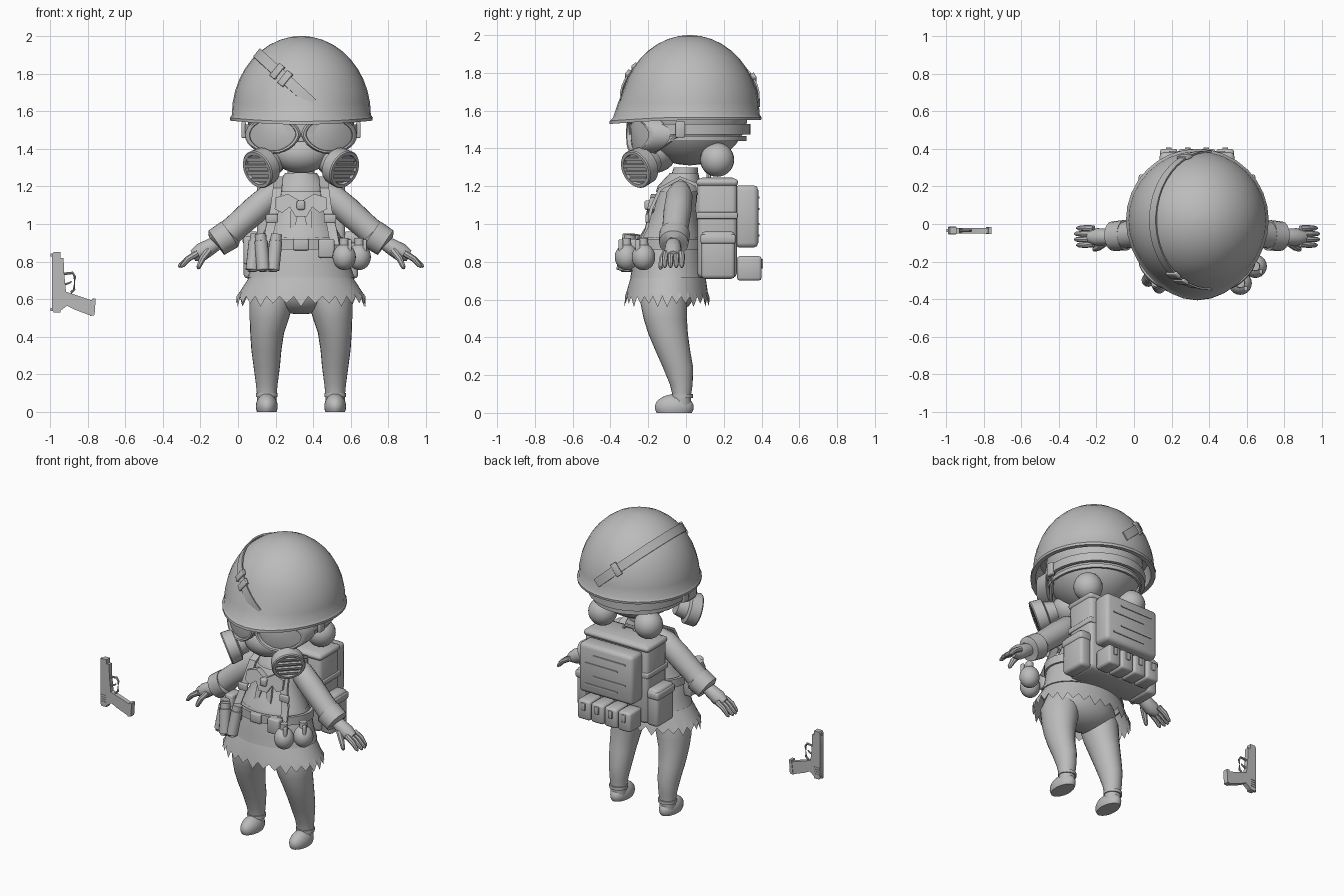
import bpy, bmesh, math
from mathutils import Vector, Matrix

if "Cube" in bpy.data.objects:
    bpy.data.objects.remove(bpy.data.objects["Cube"])

grey = bpy.data.materials.new("plain_grey")
grey.use_nodes = True
grey.diffuse_color = (0.5, 0.5, 0.5, 1)
grey.node_tree.nodes["Principled BSDF"].inputs["Base Color"].default_value = grey.diffuse_color

MID = 0.335  # figure's centre line
SIDES = ((-1, "right"), (1, "left"))


def finish(name, bm, angle=35):
    bmesh.ops.recalc_face_normals(bm, faces=bm.faces)
    mesh = bpy.data.meshes.new(name)
    bm.to_mesh(mesh)
    bm.free()
    mesh.materials.append(grey)
    mesh.shade_smooth()
    mesh.set_sharp_from_angle(angle=math.radians(angle))
    obj = bpy.data.objects.new(name, mesh)
    bpy.context.collection.objects.link(obj)
    return obj


def loft(name, rings, caps=True, wrap=False, angle=35):
    bm = bmesh.new()
    rows = [[bm.verts.new(p) for p in ring] for ring in rings]
    pairs = list(zip(rows, rows[1:])) + ([(rows[-1], rows[0])] if wrap else [])
    for a, b in pairs:
        for i in range(len(a)):
            j = (i + 1) % len(a)
            bm.faces.new((a[i], a[j], b[j], b[i]))
    if caps and not wrap:
        bm.faces.new(rows[0])
        bm.faces.new(rows[-1])
    return finish(name, bm, angle)


def oval(x, y, z, rx, ry, n=24):
    steps = [math.tau * i / n for i in range(n)]
    return [Vector((x + rx * math.cos(t), y + ry * math.sin(t), z)) for t in steps]


def tube(name, path, n=12):
    """Round tube through (x, y, z, radius) stations."""
    pts = [Vector(p[:3]) for p in path]
    rings = []
    for i, p in enumerate(pts):
        d = pts[min(i + 1, len(pts) - 1)] - pts[max(i - 1, 0)]
        turn = d.to_track_quat('Z', 'Y')
        rings.append([p + turn @ v for v in oval(0, 0, 0, path[i][3], path[i][3], n)])
    return loft(name, rings)


def band(name, y, low, high, rx, ry, thick, x=MID):
    """Thin closed strap around an oval."""
    rings = [oval(x, y, z, rx + e, ry + e, 32)
             for z, e in ((low, 0), (low, thick), (high, thick), (high, 0))]
    return loft(name, rings, wrap=True)


def box(name, loc, size, bevel=0.0, turn=None):
    bm = bmesh.new()
    place = Matrix.Translation(loc) @ (turn.to_matrix().to_4x4() if turn else Matrix())
    bmesh.ops.create_cube(bm, size=1, matrix=place @ Matrix.Diagonal((*size, 1)))
    if bevel:
        bmesh.ops.bevel(bm, geom=bm.edges[:], offset=bevel, segments=2, profile=0.5, affect='EDGES')
    return finish(name, bm, 50)


def ball(name, loc, radii, floor=None):
    bm = bmesh.new()
    bmesh.ops.create_uvsphere(bm, u_segments=24, v_segments=14, radius=1,
                              matrix=Matrix.Translation(loc) @ Matrix.Diagonal((*radii, 1)))
    if floor is not None:
        for v in bm.verts:
            v.co.z = max(v.co.z, floor)
    return finish(name, bm)


def plate(name, outline, y, thick, lean=0.0):
    """Outline in x and z, given thickness along y."""
    rings = [[Vector((x, y + e + lean * (z - 1), z)) for x, z in outline] for e in (-thick / 2, thick / 2)]
    return loft(name, rings)


def ribbon(name, pts, across, out):
    """Flat strap: half width vector 'across', thickness vectors 'out'."""
    return loft(name, [[p - across, p + across, p + across + o, p - across + o] for p, o in zip(pts, out)])


# Helmet: domed shell with flared rim and short front peak
dome, axes = Vector((MID + .002, .02, 1.58)), Vector((.37, .37, .42))
profile = [(math.cos(a), math.sin(a)) for a in [math.pi / 2 * i / 10 for i in range(10)]]
rings = [oval(dome.x, dome.y, dome.z + axes.z * s, axes.x * c, axes.y * c, 32) for c, s in profile[::-1]]
rings.insert(0, oval(dome.x, dome.y, 2.0, .01, .01, 32))
for z, r in ((1.565, .38), (1.55, .378), (1.55, .35), (1.65, .33)):
    rings.append(oval(dome.x, dome.y, z, r, r, 32))
for ring in rings:
    for p in ring:
        front = max(0, (dome.y - p.y) / axes.y)
        drop = max(0, 1.7 - p.z) / .15
        p.y -= .045 * front ** 3 * drop
        p.z -= .02 * front ** 2 * drop
loft("helmet", rings)

# Slanted helmet strap with buckles
n, e1, e2 = Vector((.625, 0, .78)), Vector((-.78, 0, .625)), Vector((0, 1, 0))


def on_dome(t, lift=1.0):
    u = n * .21 + (e1 * math.cos(t) + e2 * math.sin(t)) * .978
    return dome + Vector(a * b * lift for a, b in zip(axes, u))


angles = [math.radians(a) for a in range(-92, 93, 8)]
ribbon("helmet_strap", [on_dome(t) for t in angles], n * .028,
       [(on_dome(t) - dome) * .025 for t in angles])
for t, label in ((-62, "front"), (-52, "front_upper"), (66, "rear")):
    t = math.radians(t)
    across = n.cross(on_dome(t + .05) - on_dome(t))
    frame = Matrix((n, across.normalized(), n.cross(across).normalized())).transposed()
    box(label + "_strap_buckle", on_dome(t, 1.02), (.085, .02, .04), .004, frame.to_quaternion())

# Head, breathing mask and hair buns
ball("head", (MID, .02, 1.6), (.29, .31, .29))
ball("mask_body", (MID, -.17, 1.375), (.15, .12, .105))
band("goggle_strap", .02, 1.475, 1.53, .285, .3, .022)
band("mask_strap", .02, 1.44, 1.465, .268, .285, .014)
for s, label in SIDES:
    ball(label + "_hair_bun", (MID + s * .17, .165, 1.34), (.09, .09, .09))
    box(label + "_strap_clip", (MID + s * .305, -.03, 1.5), (.025, .05, .085), .006)
    tube(label + "_mask_cord", [(MID + s * .16, -.2, 1.36, .012), (MID + s * .24, -.1, 1.43, .012),
                                (MID + s * .29, -.02, 1.49, .012)], 8)
    # Goggle lens wrapped around the face
    rings = []
    for scale, depth in ((1, .08), (1, 0), (.93, -.012), (.84, -.008), (.82, .012), (.4, .002)):
        ring = []
        for p in oval(0, 0, 0, .148 * scale, .1 * scale, 28):
            dx = .15 + p.x
            z = 1.472 + p.y + .12 * min(0, p.x + .03) * (p.y < 0) * -1
            ring.append(Vector((MID + s * dx, .02 + depth - .325 * math.sqrt(1 - (dx / .36) ** 2), z)))
        rings.append(ring)
    loft(label + "_goggle", rings)
    # Round filter with slats
    axis = Vector((s * .66, -.66, -.33)).normalized()
    turn = axis.to_track_quat('Z', 'Y')
    hub = Vector((MID + s * .2, -.235, 1.305))
    stations = ((-.09, .06), (-.03, .075), (-.02, .1), (.045, .105), (.052, .1), (.052, .083), (.035, .08))
    loft(label + "_filter", [[hub + turn @ p for p in oval(0, 0, h, r, r, 28)] for h, r in stations])
    for i in range(4):
        off = (i - 1.5) * .038
        width = 2 * math.sqrt(.083 ** 2 - off ** 2)
        box(label + "_filter_slat", hub + turn @ Vector((0, off, .042)), (width, .018, .016), 0, turn)

# Torso, jacket skirt, belt and ragged skirt
torso = ((1.3, .07, .065, 0), (1.25, .075, .07, -.01), (1.22, .12, .08, -.02), (1.17, .15, .1, -.04),
         (1.08, .155, .115, -.06), (1, .175, .135, -.07), (.92, .22, .17, -.085), (.85, .24, .18, -.09))
loft("torso", [oval(MID, y, z, rx, ry) for z, rx, ry, y in torso])
loft("jacket_hem", [oval(MID, y, z, rx, ry, 32) for z, rx, ry, y in
                    ((.93, .22, .17, -.085), (.86, .25, .185, -.09), (.78, .262, .195, -.09),
                     (.715, .285, .205, -.09), (.715, .27, .19, -.09))], caps=False)
band("belt", -.088, .865, .92, .24, .18, .02)
skirt = [oval(MID, -.09, .8, .24, .175, 56), oval(MID, -.095, .71, .28, .2, 56)]
for z, rx, ry, jag in ((.64, .325, .215, 0), (.59, .345, .225, .05)):
    ring = oval(MID, -.1, z, rx, ry, 56)
    for i, p in enumerate(ring):
        p.z += jag * (.5 if i % 2 else -.25 - .35 * (i % 3 == 0))
    skirt.append(ring)
loft("ragged_skirt", skirt, caps=False)
ball("hips", (MID, -.1, .65), (.24, .15, .13))

# Neckerchief, collar and bow
loft("collar", [oval(MID, y, z, rx, ry) for z, rx, ry, y in
                ((1.27, .085, .075, -.01), (1.2, .135, .115, -.035), (1.17, .14, .12, -.04))])
half = [(0, 1.12), (.07, 1.16), (.135, 1.14), (.14, 1.08), (.1, 1.06), (.06, 1.09), (.03, 1.04)]
plate("bow", [(MID + x, z) for x, z in half] + [(MID - x, z) for x, z in half[:0:-1]], -.205, .04, .25)
box("bow_knot", (MID, -.19, 1.1), (.045, .06, .05), .01)
for s, label in SIDES:
    tail = [(.01, 1.08), (.055, 1.07), (.06, .97), (.03, .99)]
    plate(label + "_bow_tail", [(MID + s * x, z) for x, z in tail], -.205, .015, .25)
    # Harness strap over the shoulder
    route = ((.12, .07, 1.1), (.12, .05, 1.2), (.12, -.03, 1.235), (.125, -.13, 1.18),
             (.14, -.175, 1.08), (.165, -.2, .98), (.18, -.24, .9))
    pts = [Vector((MID + s * x, y, z)) for x, y, z in route]
    heart = Vector((MID, .0, 1.08))
    ribbon(label + "_harness_strap", pts, Vector((.024, 0, 0)),
           [Vector((0, (p - heart).y, (p - heart).z)).normalized() * .018 for p in pts])
    box(label + "_strap_buckle", (MID + s * .155, -.205, 1.03), (.065, .02, .045), .005)

    # Arm, cuff and hand
    def at(x, y, z, r):
        return (MID + s * x, y, z, r)
    tube(label + "_sleeve", [at(.1, -.03, 1.185, .05), at(.16, -.035, 1.15, .07), at(.25, -.045, 1.07, .074),
                             at(.34, -.055, .99, .07), at(.4, -.06, .935, .072)], 18)
    tube(label + "_cuff", [at(.375, -.06, .95, .07), at(.38, -.06, .945, .082), at(.45, -.065, .9, .078),
                           at(.455, -.065, .895, .05)], 18)
    tube(label + "_palm", [at(.43, -.065, .91, .035), at(.48, -.068, .88, .043), at(.53, -.07, .85, .048),
                           at(.575, -.07, .83, .03)], 12)
    for i in range(4):
        y = -.112 + .03 * i
        reach = .64 + .012 * (i in (1, 2))
        tube(label + "_finger", [at(.55, y * .9 - .005, .845, .018), at(.6, y, .815, .016),
                                 at(reach - .01, y, .78, .012), at(reach, y, .77, .005)], 8)
    tube(label + "_thumb", [at(.49, -.1, .86, .02), at(.525, -.125, .815, .018),
                            at(.545, -.135, .77, .013), at(.548, -.135, .76, .005)], 8)

    # Leg and shoe
    leg = ((.7, .13, .1, .1, -.12), (.6, .155, .118, .125, -.12), (.5, .168, .105, .115, -.11),
           (.42, .18, .09, .105, -.095), (.33, .184, .08, .092, -.07), (.24, .182, .07, .08, -.042),
           (.15, .182, .058, .06, -.025), (.09, .182, .052, .048, -.022), (.04, .182, .05, .048, -.02))
    loft(label + "_leg", [oval(MID + s * x, y, z, rx, ry) for z, x, rx, ry, y in leg])
    ball(label + "_shoe", (MID + s * .182, -.062, .03), (.058, .103, .068), 0)
    band(label + "_shoe_collar", -.02, .08, .1, .05, .048, .008, MID + s * .182)

# Backpack with grooved pocket, side pockets and lower pouches
box("backpack", (MID, .165, .98), (.47, .21, .53), .025)
band("pack_strap", .165, 1.03, 1.06, .001, .001, .001)
box("pack_band", (MID, .165, 1.045), (.485, .218, .035), .006)
box("pack_flap", (MID, .165, 1.22), (.485, .222, .04), .018)
box("rear_pocket", (MID, .32, 1.04), (.4, .125, .33), .025)
for i, z in enumerate((.94, 1.0, 1.08, 1.14)):
    box("pocket_seam", (MID + .03 * (-1) ** i, .382, z), (.24, .012, .01))
for i in range(4):
    box("rear_pouch", (MID + (i - 1.5) * .1, .335, .765), (.094, .13, .13), .015)
    box("rear_pouch_tab", (MID + (i - 1.5) * .1, .4, .79), (.03, .016, .05), .004)
tube("carry_loop", [(MID - .05, .12, 1.23, .012), (MID - .03, .12, 1.265, .012),
                    (MID + .03, .12, 1.265, .012), (MID + .05, .12, 1.23, .012)], 8)
for s, label in SIDES:
    box(label + "_side_pocket", (MID + s * .262, .17, .835), (.085, .18, .25), .02)
    box(label + "_pocket_lid", (MID + s * .268, .17, .92), (.085, .188, .05), .012)

# Belt gear: cylinders on one hip, grenades on the other, pouches
for x, y, lean in ((.075, -.3, .02), (.135, -.335, -.015), (.185, -.325, .02)):
    tube("belt_canister", [(x + lean, y + .03, .945, .03), (x + lean * .8, y + .025, .91, .03),
                           (x + lean * .8, y + .025, .908, .035), (x, y, .755, .035), (x, y, .745, .028)], 14)
box("canister_holder", (.13, -.27, .86), (.15, .06, .07), .01)
for x, y in ((.565, -.315), (.645, -.225)):
    ball("grenade", (x, y, .825), (.062, .062, .07))
    tube("grenade_cap", [(x, y, .88, .026), (x, y, .925, .024)], 12)
    box("grenade_lever", (x + .03, y - .03, .875), (.02, .025, .085), .005)
box("belt_pouch", (.47, -.275, .87), (.085, .055, .1), .01)
box("belt_buckle", (MID, -.29, .89), (.08, .02, .06), .006)
box("right_hip_pouch", (.06, -.14, .86), (.06, .1, .15), .012)

# Pistol held upright beside the figure
GUN = -.035
plate("pistol_slide", [(-.99, .545), (-.99, .835), (-.98, .85), (-.945, .85), (-.945, .53), (-.98, .53)], GUN, .036)
plate("pistol_frame", [(-.95, .82), (-.928, .82), (-.925, .74), (-.915, .64), (-.78, .595), (-.76, .6),
                       (-.765, .525), (-.79, .515), (-.87, .545), (-.91, .565), (-.95, .535)], GUN, .03)
plate("magazine_base", [(-.775, .605), (-.757, .605), (-.763, .515), (-.787, .51)], GUN, .036)
guard = ((-.925, .735), (-.88, .74), (-.868, .72), (-.872, .65), (-.89, .635))
tube("trigger_guard", [(x, GUN, z, .007) for x, z in guard], 8)
tube("trigger", [(-.92, GUN, .68, .007), (-.9, GUN, .685, .006), (-.885, GUN, .695, .004)], 6)
for z in (.56, .575, .59, .605):
    box("slide_groove", (-.967, GUN, z), (.04, .042, .007))
for z in (.545, .835):
    box("pistol_sight", (-.992, GUN, z), (.012, .016, .016))
